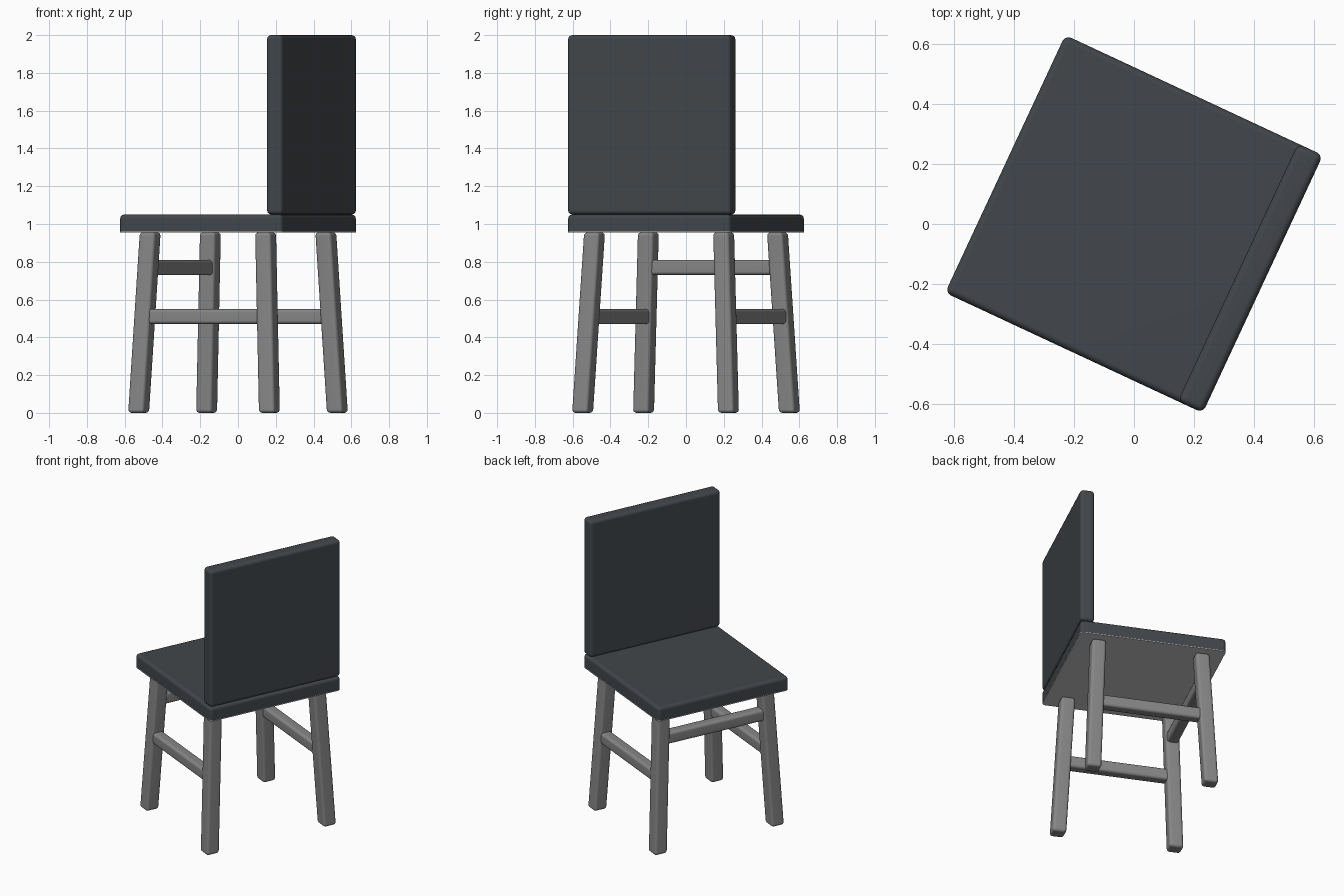
import bpy, bmesh, math
from mathutils import Matrix, Vector

if "Cube" in bpy.data.objects:
    bpy.data.objects.remove(bpy.data.objects["Cube"])

TURN = Matrix.Rotation(math.radians(-25), 4, 'Z')   # whole chair is turned


def material(name, rgb):
    m = bpy.data.materials.new(name)
    m.diffuse_color = (*rgb, 1)
    m.use_nodes = True
    m.node_tree.nodes["Principled BSDF"].inputs["Base Color"].default_value = m.diffuse_color
    return m


slate = material("dark slate", (0.054, 0.062, 0.070))
grey = material("grey", (0.24, 0.24, 0.24))
light_grey = material("light grey", (0.58, 0.58, 0.58))


def rounded_box(name, lo, hi, mat, bevel, shift=None, flat_bottom=False, upright_only=False):
    """Bevelled box; shift(co) optionally moves the points into place."""
    lo, hi = Vector(lo), Vector(hi)
    bm = bmesh.new()
    bmesh.ops.create_cube(bm, size=1)
    for v in bm.verts:
        v.co = Vector([(lo[i] + hi[i]) / 2 + v.co[i] * (hi[i] - lo[i]) for i in range(3)])
    edges = [e for e in bm.edges
             if not (flat_bottom and all(abs(v.co.z - lo.z) < 1e-5 for v in e.verts))]
    if upright_only:
        edges = [e for e in edges if abs(e.verts[0].co.z - e.verts[1].co.z) > 1e-5]
    bmesh.ops.bevel(bm, geom=edges, offset=bevel, segments=3, profile=0.5, affect='EDGES')
    if shift:
        for v in bm.verts:
            v.co += shift(v.co)
    bm.transform(TURN)
    me = bpy.data.meshes.new(name)
    bm.to_mesh(me)
    bm.free()
    me.materials.append(mat)
    ob = bpy.data.objects.new(name, me)
    bpy.context.collection.objects.link(ob)
    bpy.context.view_layer.objects.active = ob
    ob.select_set(True)
    bpy.ops.object.shade_smooth_by_angle(angle=math.radians(35))
    ob.select_set(False)
    # keep the big faces evenly shaded
    wn = ob.modifiers.new("even shading", 'WEIGHTED_NORMAL')
    wn.keep_sharp = True
    return ob


# seat with a thin light plate below, and upright back
H = 0.475
rounded_box("seat", (-H, -H, 0.96), (H, H, 1.05), slate, 0.022, flat_bottom=True)
rounded_box("seat_underside", (-H, -H, 0.955), (H, H, 0.96), light_grey, 0.022, upright_only=True)
rounded_box("backrest", (0.383, -H, 1.05), (H, H, 2.0), slate, 0.022)

# splayed legs
LEG, TOP = 0.046, 0.956
FOOT, HEAD = Vector((0.382, 0.426)), Vector((0.337, 0.377))


def leg_centre(z):
    return FOOT.lerp(HEAD, z / TOP)


for sx, end in ((-1, "front"), (1, "rear")):
    for sy, side in ((-1, "right"), (1, "left")):
        def splay(co, sx=sx, sy=sy):
            c = leg_centre(co.z)
            return Vector((sx * c.x, sy * c.y, 0))
        rounded_box(f"{end}_{side}_leg", (-LEG, -LEG, 0), (LEG, LEG, TOP), grey, 0.018, splay)

# stretchers: low on both sides, high across the front
R = 0.037
c = leg_centre(0.51)
for sy, side in ((-1, "right"), (1, "left")):
    y = sy * c.y
    rounded_box(f"{side}_stretcher", (-c.x, y - R, 0.47), (c.x, y + R, 0.55), grey, 0.018)
c = leg_centre(0.77)
rounded_box("front_stretcher", (-c.x - R, -c.y, 0.73), (-c.x + R, c.y, 0.81), grey, 0.018)
